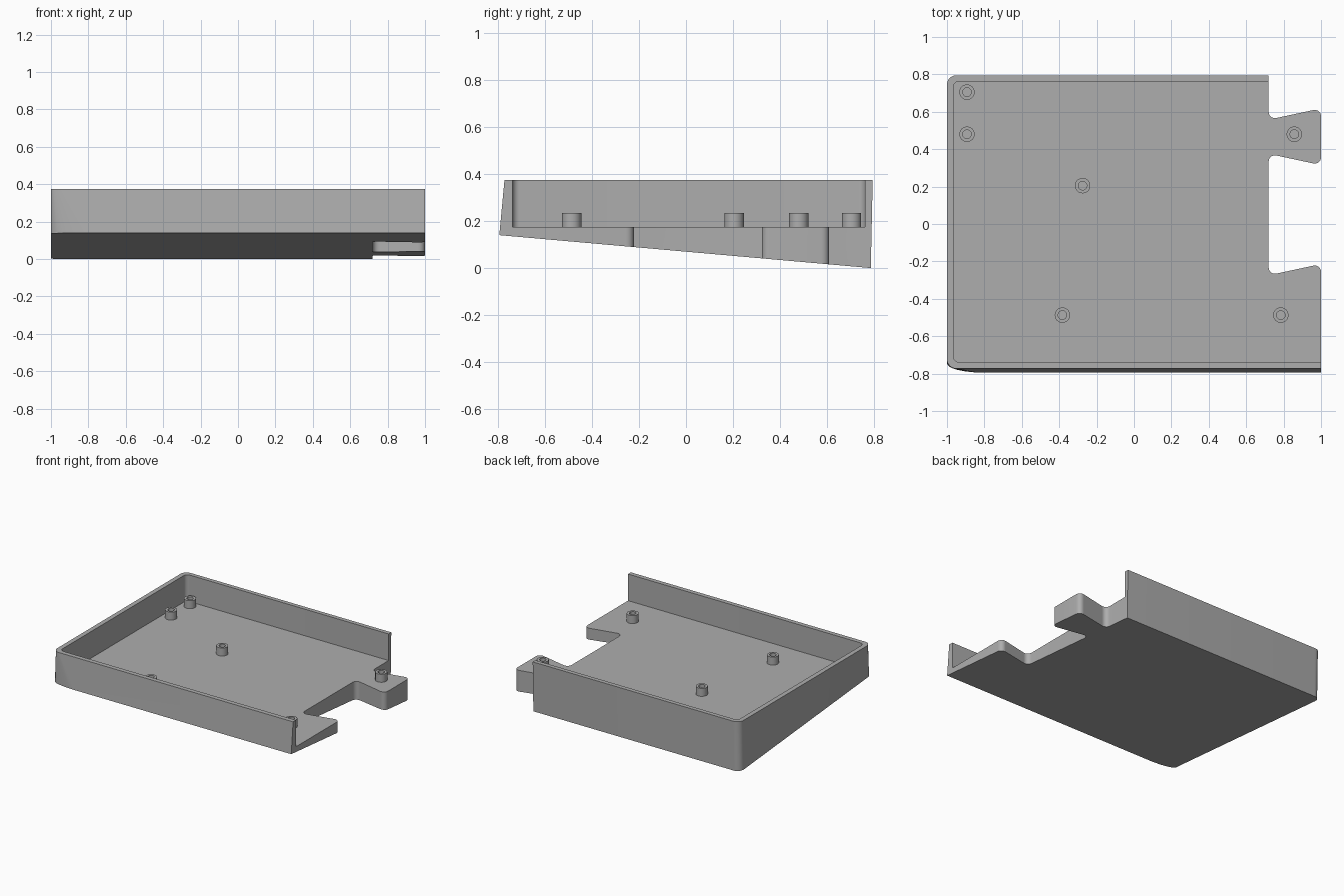
import bpy, bmesh
from math import sin, cos, pi, radians

cube = bpy.data.objects.get("Cube")
if cube:
    bpy.data.objects.remove(cube, do_unlink=True)

grey = bpy.data.materials.new("plain grey")
grey.use_nodes = True
GREY = (0.42, 0.42, 0.42, 1)
grey.diffuse_color = GREY
grey.node_tree.nodes["Principled BSDF"].inputs["Base Color"].default_value = GREY

FLOOR, RIM = 0.175, 0.375


def rounded(corners, steps=8):
    """Outline from (x, y, a, b) corners; a and b are the fillet lengths on each side."""
    out = []
    for i, (x, y, a, b) in enumerate(corners):
        if not a:
            out.append((x, y))
            continue
        px, py = corners[i - 1][:2]
        nx, ny = corners[(i + 1) % len(corners)][:2]
        lp = ((px - x) ** 2 + (py - y) ** 2) ** 0.5
        ln = ((nx - x) ** 2 + (ny - y) ** 2) ** 0.5
        for k in range(steps + 1):
            t = pi / 2 * k / steps
            s, c = a * (1 - sin(t)) / lp, b * (1 - cos(t)) / ln
            out.append((x + (px - x) * s + (nx - x) * c,
                        y + (py - y) * s + (ny - y) * c))
    return out


def make(name, bm):
    bmesh.ops.recalc_face_normals(bm, faces=bm.faces)
    mesh = bpy.data.meshes.new(name)
    bm.to_mesh(mesh)
    bm.free()
    mesh.materials.append(grey)
    ob = bpy.data.objects.new(name, mesh)
    bpy.context.collection.objects.link(ob)
    return ob


def loft(name, low, high, z_low, z_high):
    """Solid between two outlines; z_low is a function of y."""
    bm = bmesh.new()
    a = [bm.verts.new((x, y, z_low(y))) for x, y in low]
    b = [bm.verts.new((x, y, z_high)) for x, y in high]
    bm.faces.new(a)
    bm.faces.new(b)
    for i in range(len(a)):
        j = (i + 1) % len(a)
        bm.faces.new((a[i], a[j], b[j], b[i]))
    return make(name, bm)


def activate(ob):
    bpy.ops.object.select_all(action='DESELECT')
    ob.select_set(True)
    bpy.context.view_layer.objects.active = ob


def cut(target, cutter):
    cutter.hide_render = True
    mod = target.modifiers.new("cut", 'BOOLEAN')
    mod.operation, mod.solver, mod.object = 'DIFFERENCE', 'EXACT', cutter
    activate(target)
    bpy.ops.object.modifier_apply(modifier=mod.name)
    bpy.data.objects.remove(cutter, do_unlink=True)


def smooth(ob):
    activate(ob)
    bpy.ops.object.shade_smooth_by_angle(angle=radians(30))


# Tray: wedge-shaped block whose underside slopes down to the back
R = 0.05
top = rounded([(1.1, 0.795, 0, 0), (-1, 0.795, R, R), (-1, -0.773, R, R), (1.1, -0.773, 0, 0)])
base = rounded([(1.1, 0.787, 0, 0), (-1, 0.787, R, R), (-1, -0.795, R, 0.2), (1.1, -0.795, 0, 0)])
tray = loft("tray", base, top, lambda y: 0.14 * (0.787 - y) / 1.582, RIM)

# Cavity, open on the left side
r = 0.03
inner = rounded([(1.3, 0.763, 0, 0), (-0.965, 0.763, r, r), (-0.965, -0.739, r, r), (1.3, -0.739, 0, 0)])
cut(tray, loft("cavity_cutter", inner, inner, lambda y: FLOOR, 1))

# Dovetail notches and the flared tab on the open side
f = 0.043
edge = rounded([(1.3, 1, 0, 0), (0.72, 1, 0, 0), (0.72, 0.558, f, f), (1, 0.618, f, f),
                (1, 0.315, f, f), (0.72, 0.375, f, f), (0.72, -0.274, f, f),
                (1, -0.214, f, f), (1, -1, 0, 0), (1.3, -1, 0, 0)])
cut(tray, loft("notch_cutter", edge, edge, lambda y: -1, 1))
smooth(tray)

# Hollow screw standoffs, turned from a profile
PROFILE = [(0.041, FLOOR - 0.005), (0.041, 0.235), (0.023, 0.235), (0.023, 0.19)]
SIDES = 32


def standoff(x, y):
    bm = bmesh.new()
    rings = [[bm.verts.new((x + q * cos(2 * pi * k / SIDES), y + q * sin(2 * pi * k / SIDES), z))
              for k in range(SIDES)] for q, z in PROFILE]
    for lo, hi in zip(rings, rings[1:]):
        for k in range(SIDES):
            j = (k + 1) % SIDES
            bm.faces.new((lo[k], lo[j], hi[j], hi[k]))
    bm.faces.new(rings[0])
    bm.faces.new(rings[-1])
    smooth(make("standoff", bm))


for spot in [(-0.893, 0.705), (-0.893, 0.48), (-0.275, 0.205),
             (-0.383, -0.487), (0.785, -0.487), (0.857, 0.48)]:
    standoff(*spot)
